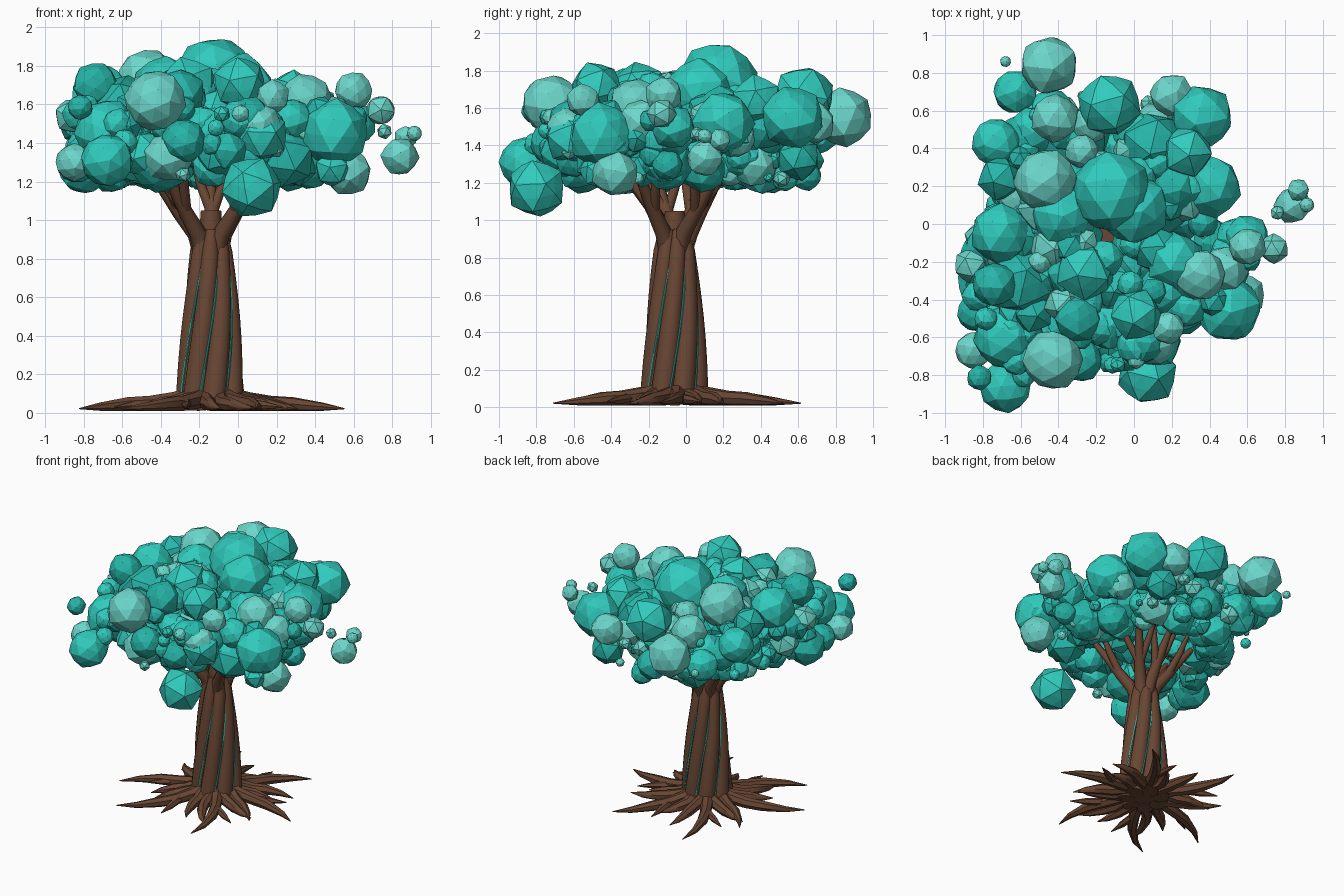
import bpy, bmesh, math, random
from mathutils import Vector, Matrix, Euler

if "Cube" in bpy.data.objects:
    bpy.data.objects.remove(bpy.data.objects["Cube"])

random.seed(7)
CX, CY = -0.14, -0.06          # trunk axis


def material(name, rgb):
    m = bpy.data.materials.new(name)
    m.diffuse_color = (*rgb, 1)
    m.use_nodes = True
    m.node_tree.nodes["Principled BSDF"].inputs["Base Color"].default_value = m.diffuse_color
    return m


def finish(bm, name, mat, smooth=False):
    bmesh.ops.recalc_face_normals(bm, faces=bm.faces)
    me = bpy.data.meshes.new(name)
    bm.to_mesh(me)
    bm.free()
    me.materials.append(mat)
    ob = bpy.data.objects.new(name, me)
    bpy.context.collection.objects.link(ob)
    if smooth:
        bpy.ops.object.select_all(action='DESELECT')
        ob.select_set(True)
        bpy.context.view_layer.objects.active = ob
        bpy.ops.object.shade_smooth_by_angle(angle=math.radians(50))
    return ob


def tube(bm, pts, radii, sides=8):
    """Tapered tube through a list of points."""
    pts = [Vector(p) for p in pts]
    rings = []
    for i, (p, r) in enumerate(zip(pts, radii)):
        t = (pts[min(i + 1, len(pts) - 1)] - pts[max(i - 1, 0)]).normalized()
        ref = Vector((0, 0, 1)) if abs(t.z) < 0.6 else Vector((1, 0, 0))
        if i == 0:
            u = t.cross(ref).normalized()
        else:
            u = (u - t * u.dot(t)).normalized()
        v = t.cross(u)
        rings.append([bm.verts.new(p + r * (math.cos(a) * u + math.sin(a) * v))
                      for a in (2 * math.pi * k / sides for k in range(sides))])
    for a, b in zip(rings, rings[1:]):
        for k in range(sides):
            j = (k + 1) % sides
            bm.faces.new((a[k], a[j], b[j], b[k]))
    bm.faces.new(rings[0][::-1])
    bm.faces.new(rings[-1])


def polar(angle, dist, z):
    return Vector((CX + dist * math.cos(angle), CY + dist * math.sin(angle), z))


bark = material("bark", (0.14, 0.062, 0.034))
teal = material("leaf_teal", (0.03, 0.60, 0.51))
dark = material("leaf_dark", (0.02, 0.47, 0.40))
pale = material("leaf_pale", (0.15, 0.68, 0.60))

# trunk core with its flat sawn top
bm = bmesh.new()
tube(bm, [(CX, CY, 0.02), (CX, CY, 0.5), (CX, CY, 1.05)], [0.13, 0.09, 0.053], 12)
finish(bm, "trunk_core", bark, True)

# twisted trunk strands, with vines in the grooves
N, TWIST = 7, 0.9
strands, vines = bmesh.new(), bmesh.new()
for i in range(N):
    a0 = 2 * math.pi * i / N + 0.3
    pts, radii, vine = [], [], []
    for k in range(9):
        f = k / 8
        d = 0.122 - 0.066 * f + 0.012 * math.sin(math.pi * f)
        pts.append(polar(a0 + TWIST * f, d, 0.02 + 0.93 * f))
        radii.append(0.066 - 0.024 * f if k < 8 else 0.03)
        vine.append(polar(a0 + TWIST * f + math.pi / N, d + 0.038 - 0.018 * f, 0.1 + 0.8 * f))
    tube(strands, pts, radii, 10)
    tube(vines, vine, [0.005] * 9, 4)
finish(strands, "trunk_strands", bark, True)
finish(vines, "trunk_vines", teal)

# forked branches spreading from the trunk top
branches = bmesh.new()
for deg, s in ((-140, 1), (-42, .95), (40, 1), (88, .7), (148, .95), (195, 1)):
    a = math.radians(deg)
    b = [polar(a - .2, 0.055, 0.84), polar(a - .1, 0.08, 0.93), polar(a, .05 + .12 * s, 1.04),
         polar(a + .05, .06 + .2 * s, 1.16), polar(a + .1, .06 + .38 * s, 1.38)]
    tube(branches, b, [0.043, 0.045, 0.038, 0.03, 0.012])
    for side in (-0.4, 0.45):
        e = polar(a + side, 0.06 + .3 * s, 1.36)
        tube(branches, [b[2], (b[2] + e) / 2 + Vector((0, 0, -.02)), e], [0.03, 0.024, 0.01])
finish(branches, "branches", bark, True)

# roots in groups, curling along the ground
bm = bmesh.new()
for i in range(6):
    a0 = 2 * math.pi * i / 6 + 0.08
    for off, length in ((0, 0.74), (-0.38, 0.56), (0.36, 0.47)):
        L = length * random.uniform(0.9, 1.03)
        curl = random.choice((-1, 1)) * random.uniform(0.12, 0.32)
        pts = [polar(a0 + off * min(1, f * 2 + .4) + curl * f * f, 0.1 + (L - 0.1) * f, z)
               for f, z in ((0, .085), (.15, .065), (.35, .05), (.55, .045), (.8, .032), (1, .022))]
        tube(bm, pts, [0.05, 0.045, 0.04, 0.037, 0.022, 0.003], 7)
    # short rootlet off the long root
    e = polar(a0 + .2, 0.52, 0.03)
    p = polar(a0, 0.3, 0.05)
    tube(bm, [p, (p + e) / 2, e], [0.028, 0.024, 0.003], 6)
finish(bm, "roots", bark, True)

# foliage clumps: x, y, z, radius
teal_clumps = [
    (-.12, .17, 1.74, .215), (0, .08, 1.68, .19), (-.13, .63, 1.66, .17), (.36, .57, 1.55, .17),
    (-.63, .70, 1.47, .12), (-.73, .43, 1.55, .13), (-.71, -.05, 1.65, .16),
    (-.26, -.25, 1.69, .16), (.01, -.48, 1.71, .14), (.50, -.45, 1.45, .18),
    (-.68, -.60, 1.46, .17), (-.68, -.86, 1.31, .14), (.07, -.80, 1.17, .16),
    (.12, -.62, 1.44, .14), (.40, .20, 1.52, .17), (.60, -.07, 1.50, .12),
    (-.38, .05, 1.68, .17), (.22, -.2, 1.58, .16), (.28, .38, 1.64, .14)]
dark_clumps = [
    (-.60, -.30, 1.57, .19), (-.80, -.33, 1.27, .14), (-.71, .24, 1.64, .12),
    (-.55, .05, 1.32, .15), (-.35, .45, 1.42, .17), (.10, .42, 1.55, .18),
    (-.40, -.55, 1.30, .16), (.25, -.45, 1.32, .15), (.40, -.10, 1.32, .14),
    (-.74, -.32, 1.70, .12), (-.1, -.5, 1.38, .16), (.1, .1, 1.48, .19),
    (-.35, -.1, 1.48, .19), (.25, .6, 1.33, .12), (-.15, .62, 1.32, .12),
    (-.30, -.50, 1.66, .13), (-.48, -.36, 1.3, .13)]
pale_clumps = [
    (-.45, .84, 1.55, .16), (-.42, .56, 1.62, .13), (.20, .68, 1.52, .12),
    (-.47, .23, 1.72, .17), (-.43, -.72, 1.62, .16), (-.86, -.22, 1.54, .095),
    (.35, -.27, 1.62, .14), (.48, -.24, 1.52, .13), (.57, -.38, 1.25, .125),
    (.60, -.12, 1.67, .10), (.74, -.13, 1.57, .08), (.84, .10, 1.33, .10),
    (.87, .18, 1.43, .06), (.915, .10, 1.45, .04), (.76, .06, 1.46, .04),
    (-.85, -.67, 1.30, .10), (.18, -.55, 1.64, .09), (-.68, .86, 1.48, .03)]

leaf = {"teal": bmesh.new(), "dark": bmesh.new(), "pale": bmesh.new()}


def clump(kind, x, y, z, r):
    """Chunky ball: icosahedron whose edge midpoints are only partly rounded out."""
    rot = Euler([random.uniform(0, 6.28) for _ in range(3)]).to_matrix().to_4x4()
    ball = bmesh.ops.create_icosphere(leaf[kind], subdivisions=2, radius=r)["verts"]
    pull = random.uniform(0.88, 0.96)
    for v in ball:
        if len(v.link_edges) == 6:
            v.co *= pull
    bmesh.ops.transform(leaf[kind], matrix=Matrix.Translation((x, y, z)) @ rot, verts=ball)


for kind, rows in (("teal", teal_clumps), ("dark", dark_clumps), ("pale", pale_clumps)):
    for x, y, z, r in rows:
        clump(kind, x, y, z, r * 1.02)

# smaller clumps filling the crown: flat-bottomed dome
for i in range(240):
    a, q = random.uniform(0, 2 * math.pi), math.sqrt(random.uniform(0.03, 1))
    x, y = -0.18 + 0.62 * q * math.cos(a), -0.04 + 0.70 * q * math.sin(a)
    r = random.uniform(0.06, 0.14)
    low = (1.28 if q < 0.5 else 1.18) + r * 0.6
    z = random.uniform(low, 1.83 - 0.2 * q * q - r)
    clump(random.choice(("teal", "teal", "dark", "dark", "pale")), x, y, z, r)

# left front and right front shoulders
for i in range(18):
    clump(random.choice(("teal", "dark")), random.uniform(-.84, -.5), random.uniform(-.82, -.1),
          random.uniform(1.28, 1.6), random.uniform(.06, .11))
for i in range(10):
    clump(random.choice(("teal", "dark")), random.uniform(.4, .62), random.uniform(-.5, 0),
          random.uniform(1.25, 1.6), random.uniform(.06, .11))

# tiny tufts around the rim
for i in range(24):
    a = random.uniform(0, 2 * math.pi)
    clump("pale" if i % 3 else "teal", -0.17 + 0.65 * math.cos(a), -0.03 + 0.72 * math.sin(a),
          random.uniform(1.22, 1.6), random.uniform(.025, .05))

for kind, mat in (("teal", teal), ("dark", dark), ("pale", pale)):
    finish(leaf[kind], "foliage_" + kind, mat)
